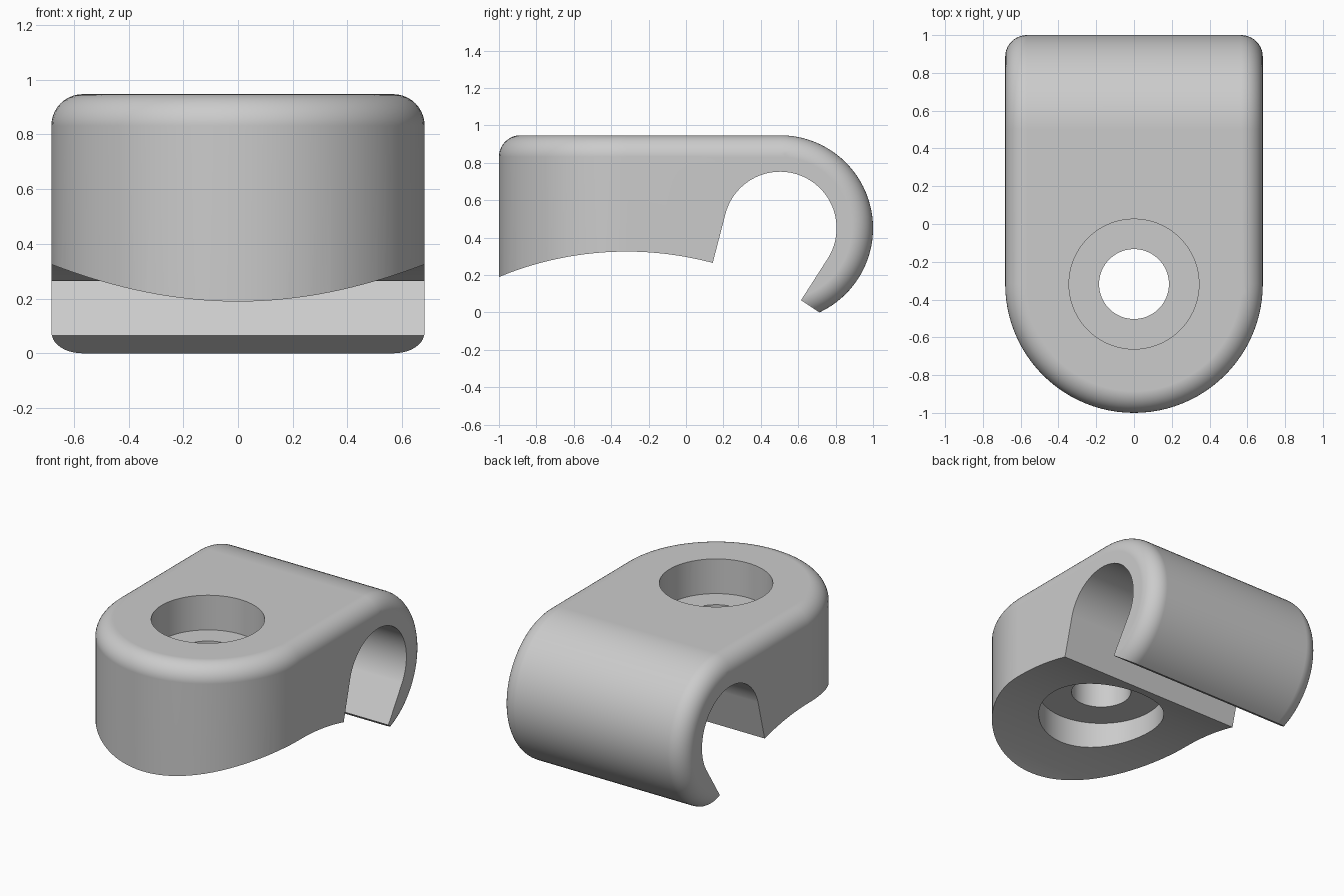
import bpy, bmesh
from math import sin, cos, pi, radians
from mathutils import Vector

if "Cube" in bpy.data.objects:
    bpy.data.objects.remove(bpy.data.objects["Cube"])

HALF, TOP, FILLET = 0.682, 0.947, 0.115
PAD_Y = -0.318                       # centre of the round pad and its screw hole
HOOK_Y, HOOK_Z, HOOK_R, BORE = 0.503, 0.45, 0.497, 0.302

grey = bpy.data.materials.new("plain grey")
grey.use_nodes = True
colour = (0.6, 0.6, 0.6, 1)
grey.diffuse_color = colour
grey.node_tree.nodes["Principled BSDF"].inputs["Base Color"].default_value = colour


def arc(cy, cz, r, start, end, n):
    """Points along a circular arc, angles in degrees."""
    angles = [radians(start + (end - start) * i / n) for i in range(n + 1)]
    return [(cy + r * cos(a), cz + r * sin(a)) for a in angles]


def make_object(name, bm):
    mesh = bpy.data.meshes.new(name)
    bmesh.ops.recalc_face_normals(bm, faces=bm.faces)
    bm.to_mesh(mesh)
    bm.free()
    mesh.materials.append(grey)
    ob = bpy.data.objects.new(name, mesh)
    bpy.context.collection.objects.link(ob)
    return ob


def cut(body, name, bm):
    cutter = make_object(name, bm)
    cutter.hide_render = True
    cutter.hide_set(True)
    mod = body.modifiers.new(name, "BOOLEAN")
    mod.operation, mod.solver, mod.object = "DIFFERENCE", "EXACT", cutter


def cylinder_cut(body, name, radius, low, high):
    bm = bmesh.new()
    bmesh.ops.create_cone(bm, cap_ends=True, segments=72, radius1=radius,
                          radius2=radius, depth=high - low)
    bmesh.ops.translate(bm, verts=bm.verts, vec=(0, PAD_Y, (low + high) / 2))
    cut(body, name, bm)


# Solid clip body: hull of an upright rounded pad and a sideways rounded drum
bm = bmesh.new()
rim = arc(0, 0, FILLET, 0, 90, 10)
for i in range(49):
    a = pi + pi * i / 48
    for u, v in rim + [(FILLET, -TOP + FILLET)]:
        r = HALF - FILLET + u
        bm.verts.new((r * cos(a), PAD_Y + r * sin(a), TOP - FILLET + v))
for i in range(96):
    a = 2 * pi * i / 96
    for u, v in rim:
        r = HOOK_R - FILLET + u
        for side in (-1, 1):
            bm.verts.new((side * (HALF - FILLET + v),
                          HOOK_Y + r * cos(a), HOOK_Z + r * sin(a)))
hull = bmesh.ops.convex_hull(bm, input=bm.verts)
loose = {v for v in hull["geom_interior"] + hull["geom_unused"]
         if isinstance(v, bmesh.types.BMVert)}
bmesh.ops.delete(bm, geom=list(loose), context="VERTS")
bmesh.ops.dissolve_limit(bm, angle_limit=radians(0.2), verts=bm.verts, edges=bm.edges)
body = make_object("cable_clip", bm)

# Underside: arched foot, round cable channel and slanted lip
arch_r = 1.78
profile = [(-1.3, -0.4)]
profile += arc(PAD_Y, 0.325 - arch_r, arch_r, 115, 75, 36)[:-1]
profile = [p for p in profile if p[0] < 0.12] + [(0.143, 0.265)]
profile += arc(HOOK_Y, HOOK_Z, BORE, 164, -31.5, 60)
profile += [(0.615, 0.065), (0.71, 0.002), (0.90, -0.124), (0.90, -0.4)]
bm = bmesh.new()
face = bm.faces.new([bm.verts.new((-1, y, z)) for y, z in profile])
sweep = bmesh.ops.extrude_face_region(bm, geom=[face])
bmesh.ops.translate(bm, vec=Vector((2, 0, 0)),
                    verts=[g for g in sweep["geom"] if isinstance(g, bmesh.types.BMVert)])
cut(body, "channel_cutter", bm)

# Screw hole with a recess above and below
cylinder_cut(body, "screw_hole_cutter", 0.185, -0.5, 1.5)
cylinder_cut(body, "head_recess_cutter", 0.344, 0.715, 1.5)
cylinder_cut(body, "foot_recess_cutter", 0.39, -0.5, 0.468)

# Apply the cuts and shade smoothly with crisp edges
bpy.ops.object.select_all(action="DESELECT")
body.select_set(True)
bpy.context.view_layer.objects.active = body
for mod in list(body.modifiers):
    cutter = mod.object
    bpy.ops.object.modifier_apply(modifier=mod.name)
    bpy.data.objects.remove(cutter)
bpy.ops.object.shade_smooth_by_angle(angle=radians(30))
weighted = body.modifiers.new("weighted_normals", "WEIGHTED_NORMAL")
weighted.keep_sharp = True
